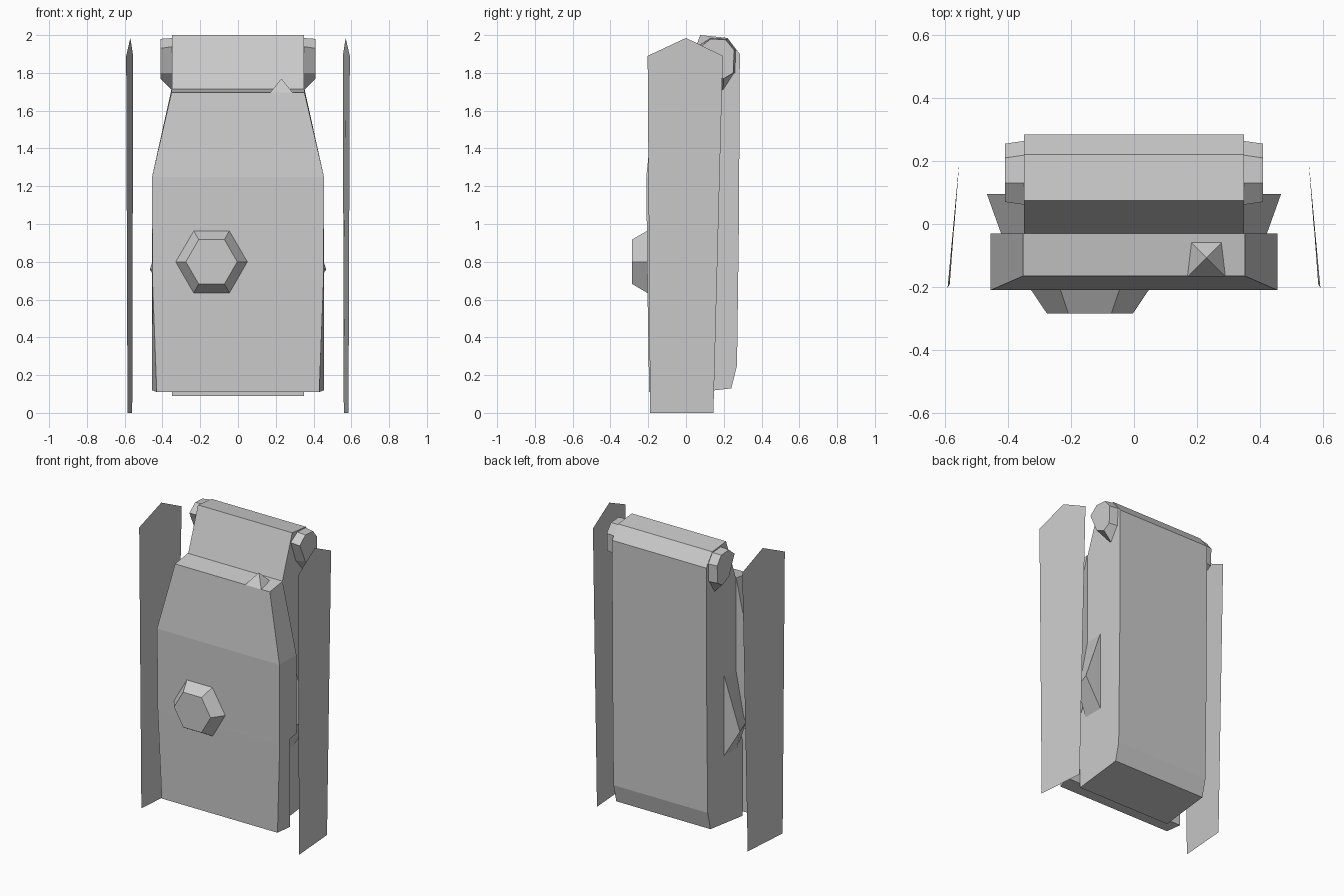
import bpy, bmesh, math

if "Cube" in bpy.data.objects:
    bpy.data.objects.remove(bpy.data.objects["Cube"])


def loft(name, rings, caps=True):
    """Skin a list of equal-length point rings, closing both ends."""
    bm = bmesh.new()
    vs = [[bm.verts.new(p) for p in r] for r in rings]
    n = len(rings[0])
    for a, b in zip(vs, vs[1:]):
        for i in range(n):
            j = (i + 1) % n
            bm.faces.new((a[i], a[j], b[j], b[i]))
    if caps:
        bm.faces.new(vs[0])
        if len(vs) > 1:
            bm.faces.new(vs[-1])
    bmesh.ops.recalc_face_normals(bm, faces=bm.faces)
    me = bpy.data.meshes.new(name)
    bm.to_mesh(me)
    bm.free()
    ob = bpy.data.objects.new(name, me)
    bpy.context.collection.objects.link(ob)
    return ob


def mirror(ob):
    """Repeat a part on the other side of x = 0."""
    ob.modifiers.new("mirror", 'MIRROR').use_axis[0] = True


# Main body: side profile extruded across the width
body = [(0.075, 2.0), (0.22, 1.985), (0.285, 1.90), (0.28, 1.0), (0.27, 0.25),
        (0.24, 0.13), (-0.10, 0.09), (-0.10, 0.60), (-0.03, 0.75), (-0.03, 1.71)]
loft("main_body", [[(x, y, z) for y, z in body] for x in (-0.35, 0.35)])

# Front panel: sections of (z front, z back, half width front, back, y front, back)
sections = [(0.11, 0.12, 0.43, 0.455, -0.195, -0.10),
            (0.71, 0.71, 0.453, 0.455, -0.205, -0.10),
            (0.72, 0.72, 0.453, 0.455, -0.205, -0.03),
            (1.25, 1.25, 0.455, 0.455, -0.21, -0.03),
            (1.695, 1.715, 0.352, 0.352, -0.165, -0.03)]
loft("front_panel", [[(-wf, yf, zf), (wf, yf, zf), (wb, yb, zb), (-wb, yb, zb)]
                     for zf, zb, wf, wb, yf, yb in sections])

# Faceted end caps at the top of the body
inner = [(0.06, 1.94), (0.13, 1.985), (0.22, 1.98), (0.265, 1.92),
         (0.26, 1.80), (0.195, 1.70), (0.11, 1.80)]
outer = [(0.07, 1.93), (0.13, 1.98), (0.21, 1.975), (0.255, 1.92),
         (0.25, 1.80), (0.20, 1.77), (0.13, 1.80)]
mirror(loft("top_end_cap", [[(0.34, y, z) for y, z in inner],
                            [(0.41, y, z) for y, z in outer]]))

# Wedge-shaped side fins
mirror(loft("side_fin", [[(0.345, y, 1.12), (tip, y, 0.76), (0.345, y, 0.56)]
                         for y, tip in ((0.095, 0.467), (-0.05, 0.415))]))

# Thin freestanding side plates
plate = [(0.585, -0.19, 0), (0.56, 0.145, 0), (0.555, 0.195, 1.89),
         (0.57, 0.0, 1.985), (0.592, -0.203, 1.89)]
mirror(loft("side_plate", [plate]))

# Tapered hexagonal front knob
loft("front_knob", [[(-0.14 + r * math.cos(i * math.pi / 3), y,
                      0.80 + r * math.sin(i * math.pi / 3)) for i in range(6)]
                    for y, r in ((-0.19, 0.19), (-0.205, 0.19), (-0.285, 0.136))])

# Small pyramid on the ledge
bpy.ops.mesh.primitive_cone_add(vertices=4, radius1=0.06 * math.sqrt(2), radius2=0,
                                depth=0.075, location=(0.23, -0.107, 1.7325),
                                rotation=(0, 0, math.pi / 4))
bpy.context.object.name = "ledge_stud"
